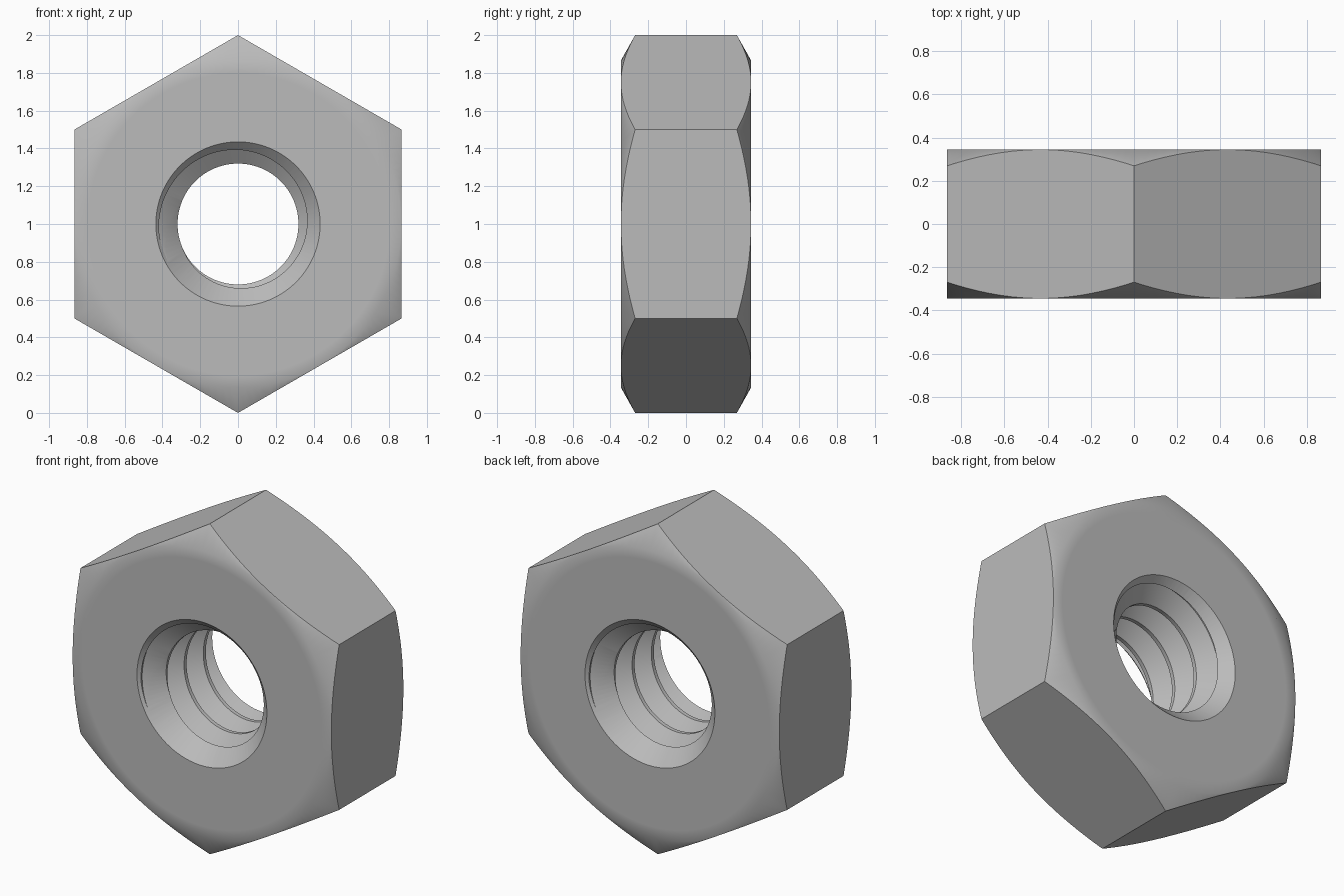
import bpy
import bmesh
from math import sin, cos, pi, radians

HALF = 0.345          # half thickness along y
PITCH = 0.184
CREST_R, ROOT_R = 0.32, 0.42
CREST_Y = -0.23       # thread crest on the -x side
STEPS = 96

cube = bpy.data.objects.get("Cube")
if cube:
    bpy.data.objects.remove(cube, do_unlink=True)

steel = bpy.data.materials.new("grey steel")
steel.use_nodes = True
GREY = (0.5, 0.5, 0.5, 1)
steel.diffuse_color = GREY
steel.node_tree.nodes["Principled BSDF"].inputs["Base Color"].default_value = GREY


def finish(name, bm):
    bmesh.ops.recalc_face_normals(bm, faces=bm.faces)
    mesh = bpy.data.meshes.new(name)
    bm.to_mesh(mesh)
    bm.free()
    mesh.materials.append(steel)
    obj = bpy.data.objects.new(name, mesh)
    bpy.context.collection.objects.link(obj)
    return obj


def lathe(name, profile, sides):
    """Closed solid turned about the y axis through z = 1, pointing a corner up."""
    bm = bmesh.new()
    verts = [bm.verts.new((0, y, 1 + r)) for r, y in profile]
    edges = [bm.edges.new(pair) for pair in zip(verts, verts[1:])]
    bmesh.ops.spin(bm, geom=verts + edges, cent=(0, 0, 1), axis=(0, 1, 0),
                   angle=2 * pi, steps=sides)
    bmesh.ops.remove_doubles(bm, verts=bm.verts, dist=1e-5)
    return finish(name, bm)


def threaded_rod(name):
    """Right-handed helical rod, longer than the nut, closed by a fan at each end."""
    bm = bmesh.new()
    crest, root = 0.012, 0.006
    shape = [(-crest, CREST_R), (crest, CREST_R),
             (PITCH / 2 - root, ROOT_R), (PITCH / 2 + root, ROOT_R)]
    turns = 8
    count = turns * len(shape)

    def column(i):
        a = 2 * pi * i / STEPS
        return [bm.verts.new((-r * cos(a), CREST_Y + dy + PITCH * (t - 3 + i / STEPS),
                              1 + r * sin(a)))
                for t in range(turns) for dy, r in shape]

    cols = [column(i) for i in range(STEPS + 1)]
    for left, right in zip(cols, cols[1:]):
        for j in range(count - 1):
            bm.faces.new((left[j], left[j + 1], right[j + 1], right[j]))
    bmesh.ops.remove_doubles(bm, verts=bm.verts, dist=1e-5)
    rim = [e for e in bm.edges if e.is_boundary]
    for side in (-1, 1):
        tip = bm.verts.new((0, side * 0.7, 1))
        for e in rim:
            if e.verts[0].co.y * side > 0:
                bm.faces.new((e.verts[0], e.verts[1], tip))
    return finish(name, bm)


def combine(target, tool, operation):
    mod = target.modifiers.new(operation.lower(), "BOOLEAN")
    mod.operation = operation
    mod.solver = "EXACT"
    mod.object = tool
    bpy.context.view_layer.objects.active = target
    bpy.ops.object.modifier_apply(modifier=mod.name)
    bpy.data.objects.remove(tool, do_unlink=True)


# Hexagonal bar trimmed by a disc with chamfered rims
nut = lathe("hex_nut", [(0, -0.5), (1, -0.5), (1, 0.5), (0, 0.5)], 6)
slope = 0.56
outer = HALF - slope * (1.1 - 0.865)
half_profile = [(0, -HALF), (0.8, -HALF), (0.865, -HALF), (1.1, -outer)]
disc = lathe("chamfer_disc",
             half_profile + [(r, -y) for r, y in reversed(half_profile)], 144)
combine(nut, disc, "INTERSECT")

# Threaded bore and a countersink at each mouth
combine(nut, threaded_rod("thread_cutter"), "DIFFERENCE")
for side in (-1, 1):
    cone = lathe("countersink_cutter",
                 [(0, side * (HALF - 0.435)), (0.535, side * (HALF + 0.1)),
                  (0, side * (HALF + 0.1))], STEPS)
    combine(nut, cone, "DIFFERENCE")

bpy.ops.object.select_all(action="DESELECT")
nut.select_set(True)
bpy.context.view_layer.objects.active = nut
bpy.ops.object.shade_smooth_by_angle(angle=radians(30))
